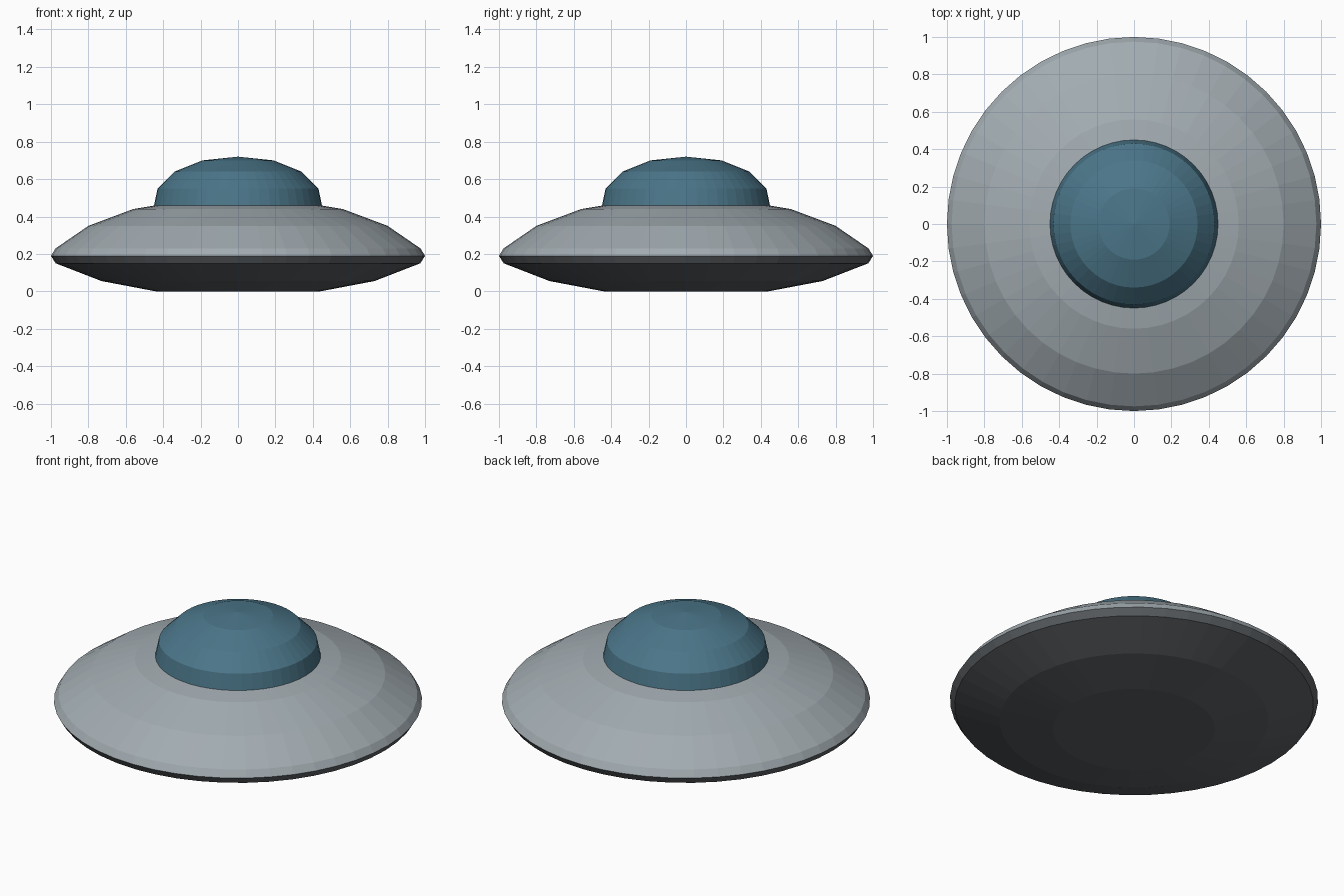
import bpy, bmesh
from math import cos, sin, tau

if "Cube" in bpy.data.objects:
    bpy.data.objects.remove(bpy.data.objects["Cube"])

SIDES = 48


def material(name, color):
    mat = bpy.data.materials.new(name)
    mat.diffuse_color = (*color, 1)
    mat.use_nodes = True
    mat.node_tree.nodes["Principled BSDF"].inputs["Base Color"].default_value = mat.diffuse_color
    return mat


def lathe(name, profile, mat):
    """Revolve (radius, z) points around z; both ends are closed with a cap or a tip."""
    bm = bmesh.new()
    rings = []
    for r, z in profile:
        if r == 0:
            rings.append([bm.verts.new((0, 0, z))] * SIDES)
        else:
            rings.append([bm.verts.new((r * cos(tau * i / SIDES), r * sin(tau * i / SIDES), z))
                          for i in range(SIDES)])
    for low, high in zip(rings, rings[1:]):
        for i in range(SIDES):
            j = (i + 1) % SIDES
            corners = [low[i], low[j], high[j], high[i]]
            bm.faces.new(list(dict.fromkeys(corners)))
    for ring, (r, z) in ((rings[0], profile[0]), (rings[-1], profile[-1])):
        if r > 0:
            bm.faces.new(ring)
    bmesh.ops.recalc_face_normals(bm, faces=bm.faces[:])
    mesh = bpy.data.meshes.new(name)
    bm.to_mesh(mesh)
    bm.free()
    mesh.materials.append(mat)
    obj = bpy.data.objects.new(name, mesh)
    bpy.context.collection.objects.link(obj)
    return obj


hull_grey = material("hull_grey", (0.36, 0.41, 0.44))
belly_grey = material("belly_grey", (0.11, 0.12, 0.13))
dome_blue = material("dome_blue", (0.07, 0.18, 0.25))

# Saucer body: dark belly below the rim, light hull above it
lathe("lower_hull", [(0.44, 0), (0.73, 0.055), (0.975, 0.15), (1.0, 0.19)], belly_grey)
lathe("upper_hull", [(1.0, 0.19), (0.975, 0.23), (0.80, 0.35), (0.56, 0.44), (0.44, 0.46)], hull_grey)

# Cockpit dome
lathe("dome", [(0.45, 0.455), (0.43, 0.55), (0.34, 0.64), (0.19, 0.70), (0, 0.72)], dome_blue)
